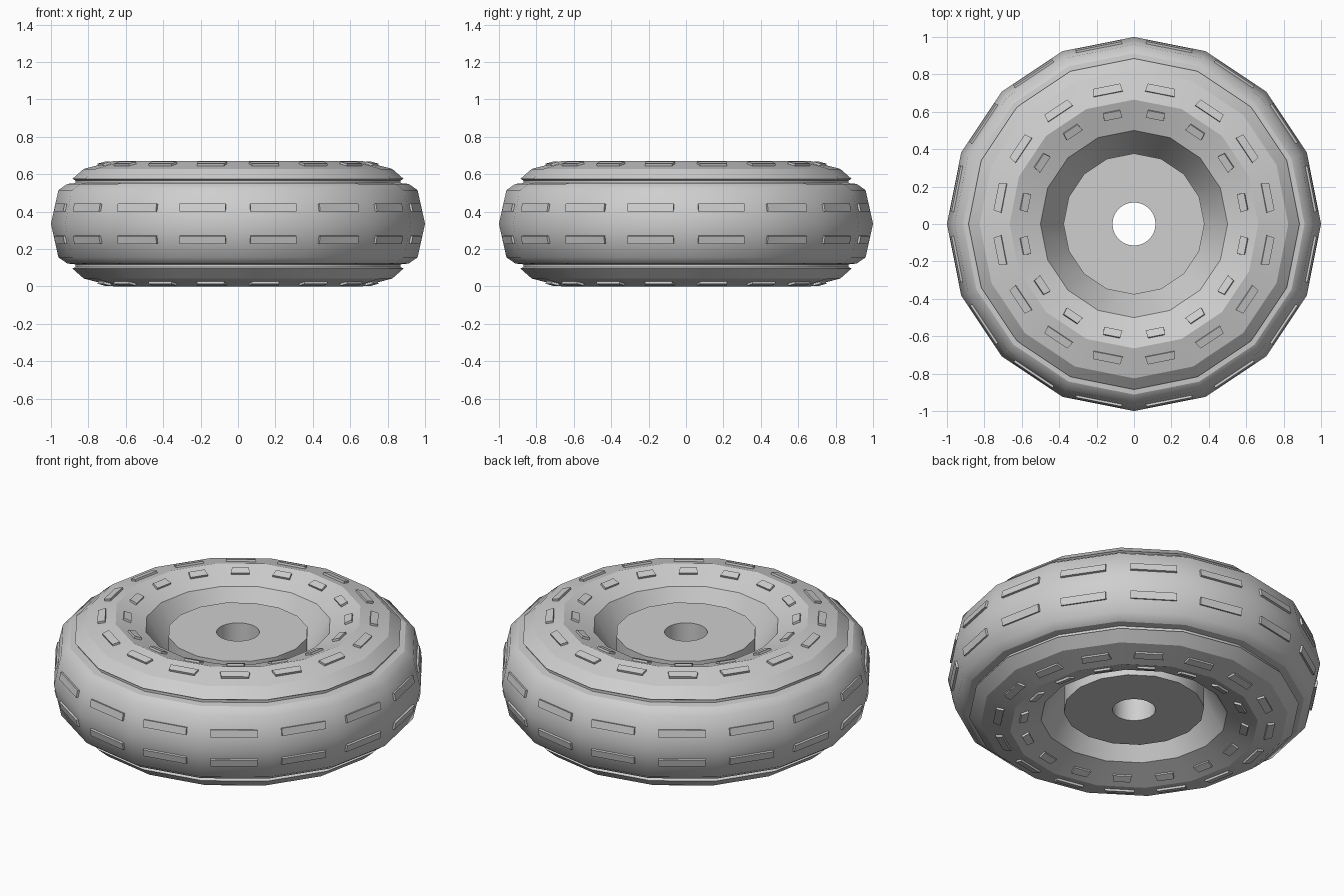
import bpy
import bmesh
from math import cos, sin, pi, atan2
from mathutils import Matrix, Vector

if "Cube" in bpy.data.objects:
    bpy.data.objects.remove(bpy.data.objects["Cube"], do_unlink=True)

SIDES = 16
MID = 0.335  # height of the wheel's middle plane

grey = bpy.data.materials.new("light_grey")
grey.use_nodes = True
colour = (0.62, 0.62, 0.62, 1)
grey.diffuse_color = colour
grey.node_tree.nodes["Principled BSDF"].inputs["Base Color"].default_value = colour


def finish(name, bm):
    bmesh.ops.recalc_face_normals(bm, faces=bm.faces)
    mesh = bpy.data.meshes.new(name)
    bm.to_mesh(mesh)
    bm.free()
    mesh.materials.append(grey)
    obj = bpy.data.objects.new(name, mesh)
    bpy.context.collection.objects.link(obj)
    return obj


def lathe(name, profile, steps, soft, flatten=()):
    """Spin a closed (radius, height) profile; rings listed in soft are smooth.
    Rings listed in flatten keep 16 straight sides when steps is doubled."""
    bm = bmesh.new()
    rings = []
    for k, (r, h) in enumerate(profile):
        ring = []
        for i in range(steps):
            a = 2 * pi * i / steps
            rr = r * cos(pi / SIDES) if k in flatten and i % 2 else r
            ring.append(bm.verts.new((rr * cos(a), rr * sin(a), MID + h)))
        rings.append(ring)
    for k, ring in enumerate(rings):
        nxt = rings[(k + 1) % len(rings)]
        for i in range(steps):
            j = (i + 1) % steps
            face = bm.faces.new((ring[i], ring[j], nxt[j], nxt[i]))
            face.smooth = True
    for k, ring in enumerate(rings):
        if k not in soft:
            for i in range(steps):
                bm.edges.get((ring[i], ring[(i + 1) % steps])).smooth = False
    return finish(name, bm)


# Tyre: rounded tread, narrow groove, shoulder, side wall and inner funnel
upper = [(0.96, 0.18), (0.912, 0.213), (0.87, 0.217), (0.87, 0.232),
         (0.885, 0.24), (0.825, 0.293), (0.665, 0.335), (0.5, 0.275), (0.375, 0.06)]
lower = [(r, -h) for r, h in reversed(upper)]
last = len(upper) * 2
lathe("tyre", [(1.0, 0)] + upper + lower, SIDES, soft={0, 1, last})

# Hub: straight-sided disc with a round axle hole
hub = [(0.377, 0.235), (0.377, -0.235), (0.115, -0.235), (0.115, 0.235)]
lathe("hub", hub, SIDES * 2, soft=set(), flatten={0, 1})


def blocks(name, p, q, t, length, width, taper=1.0):
    """One raised block per side, set on the slope from p to q, both halves."""
    p, q = Vector(p), Vector(q)
    centre = p.lerp(q, t)
    flat = cos(pi / SIDES)
    slope = atan2(q.y - p.y, (q.x - p.x) * flat)
    bm = bmesh.new()
    for i in range(SIDES):
        for half in (1, -1):
            made = bmesh.ops.create_cube(bm, size=1)["verts"]
            for v in made:
                v.co = Vector((v.co.x * width, v.co.y * length, v.co.z * 0.024))
                if v.co.x < 0:
                    v.co.y *= taper
            place = (Matrix.Rotation((i + 0.5) * 2 * pi / SIDES, 4, "Z")
                     @ Matrix.Translation((centre.x * flat, 0, MID + half * centre.y))
                     @ Matrix.Rotation(-half * slope, 4, "Y"))
            bmesh.ops.transform(bm, matrix=place, verts=made)
    finish(name, bm)


# Raised rubber blocks on the tread, the side wall and the inner rim
blocks("tread_blocks", (1.0, 0), upper[0], 0.47, 0.25, 0.042)
blocks("side_blocks", upper[5], upper[6], 0.52, 0.16, 0.042, 0.92)
blocks("rim_blocks", upper[6], upper[7], 0.36, 0.1, 0.042, 0.9)
